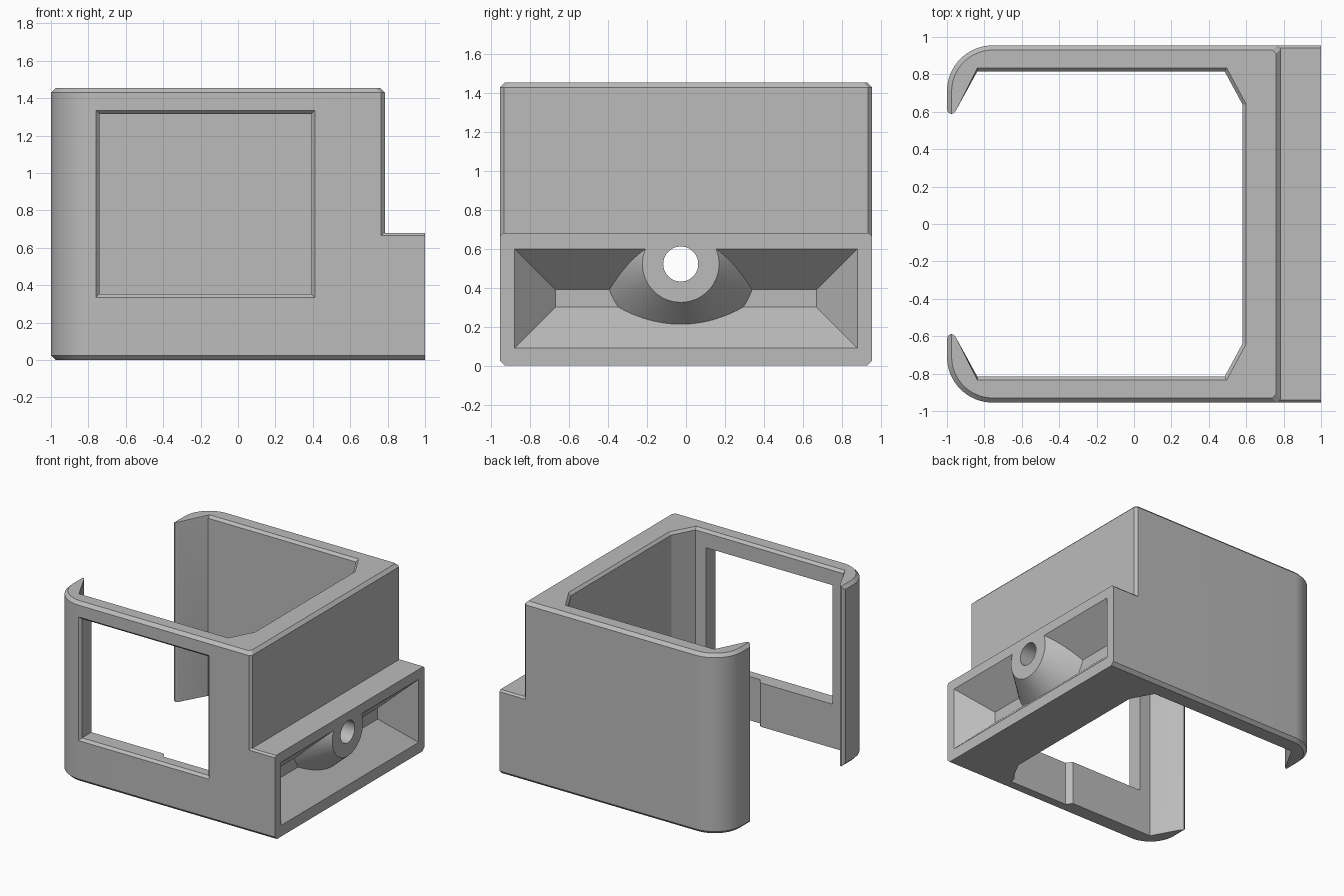
import bpy, bmesh, math

cube = bpy.data.objects.get("Cube")
if cube:
    bpy.data.objects.remove(cube, do_unlink=True)

grey = bpy.data.materials.new("plain grey")
grey.use_nodes = True
colour = (0.5, 0.5, 0.5, 1)
grey.diffuse_color = colour
grey.node_tree.nodes["Principled BSDF"].inputs["Base Color"].default_value = colour

WIDE = 0.955    # half depth of the housing
TALL = 1.455
BEVEL = 0.025


def loft(name, rings):
    """Solid skinned through matching rings of points, capped at both ends."""
    bm = bmesh.new()
    loops = [[bm.verts.new(p) for p in ring] for ring in rings]
    n = len(loops[0])
    for a, b in zip(loops, loops[1:]):
        for i in range(n):
            j = (i + 1) % n
            bm.faces.new((a[i], a[j], b[j], b[i]))
    bm.faces.new(loops[0][::-1])
    bm.faces.new(loops[-1])
    bmesh.ops.recalc_face_normals(bm, faces=bm.faces)
    mesh = bpy.data.meshes.new(name)
    bm.to_mesh(mesh)
    bm.free()
    mesh.materials.append(grey)
    obj = bpy.data.objects.new(name, mesh)
    bpy.context.collection.objects.link(obj)
    return obj


def combine(target, tool, operation):
    """Apply a boolean at once and discard the tool."""
    tool.hide_render = True
    mod = target.modifiers.new("combine", "BOOLEAN")
    mod.operation, mod.solver, mod.object = operation, "EXACT", tool
    bpy.context.view_layer.update()
    graph = bpy.context.evaluated_depsgraph_get()
    mesh = bpy.data.meshes.new_from_object(target.evaluated_get(graph))
    target.modifiers.clear()
    target.data = mesh
    bpy.data.objects.remove(tool, do_unlink=True)


def mirrored(half):
    return half + [(x, -y) for x, y in reversed(half)]


def at_z(points, z):
    return [(x, y, z) for x, y in points]


def rect_x(x, y, z0, z1):
    return [(x, -y, z0), (x, y, z0), (x, y, z1), (x, -y, z1)]


def rect_y(y, x0, x1, z0, z1):
    return [(x0, y, z0), (x1, y, z0), (x1, y, z1), (x0, y, z1)]


def circle_x(x, r, n=64):
    turns = [math.tau * i / n for i in range(n)]
    return [(x, -0.027 + r * math.cos(t), 0.522 + r * math.sin(t)) for t in turns]


# Housing outline: rounded at the open end, chamfered at the other
def outline(inset):
    edge = WIDE - inset
    half = [(0.785 - inset, edge - 0.02), (0.765 - inset, edge)]
    for i in range(17):
        t = math.pi / 2 * (1 + i / 16)
        r = 0.245 - inset
        half.append((-0.755 + r * math.cos(t), 0.71 + r * math.sin(t)))
    return mirrored(half)


housing = loft("housing", [at_z(outline(i), z) for i, z in (
    (BEVEL, 0), (0, BEVEL), (0, TALL - BEVEL), (BEVEL, TALL))])

# Low mounting block with chamfered long edges
side = [(WIDE, BEVEL), (WIDE, 0.666), (WIDE - 0.014, 0.68)]
section = [(WIDE - BEVEL, 0)] + side
section = section + [(-y, z) for y, z in reversed(section)]
block = loft("mounting_block", [[(x, y, z) for y, z in section] for x in (0.65, 1)])
combine(housing, block, "UNION")


# Open cavity with chamfered corners, curled tips and a flared top rim
def cavity_outline(grow):
    return mirrored([
        (0.58 + grow, 0.64), (0.485 + grow / 2, 0.815 + grow),
        (-0.838, 0.815 + grow), (-0.953, 0.605), (-0.964, 0.593),
        (-0.977, 0.588), (-0.99, 0.594), (-1, 0.608), (-1.2, 0.608)])


cavity = loft("cavity_cutter", [at_z(cavity_outline(g), z) for g, z in (
    (0, -0.1), (0, TALL - 0.02), (0.02, TALL), (0.02, 1.6))])
combine(housing, cavity, "DIFFERENCE")

# Front window with a chamfered outer edge
window = loft("window_cutter", [
    rect_y(y, -0.74 - g, 0.392 + g, 0.354 - g, 1.316 + g)
    for y, g in ((-1.1, 0.019), (-WIDE, 0.019), (-WIDE + 0.02, 0), (-0.7, 0))])
combine(housing, window, "DIFFERENCE")

# Shallow recess on the inside of the wall below the window
recess = loft("recess_cutter", [
    rect_y(-0.86, -0.06, 0.47, -0.1, 0.356),
    rect_y(-0.78, -0.12, 0.47, -0.1, 0.356)])
combine(housing, recess, "DIFFERENCE")

# Tapered pocket in the block, leaving a conical screw boss standing
pocket = loft("pocket_cutter", [
    rect_x(0.78, 0.67, 0.3, 0.39),
    rect_x(1, 0.88, 0.09, 0.6),
    rect_x(1.1, 0.88, 0.09, 0.6)])
boss = loft("boss_shape", [circle_x(0.7, 0.46), circle_x(1, 0.197), circle_x(1.2, 0.197)])
combine(pocket, boss, "DIFFERENCE")
combine(housing, pocket, "DIFFERENCE")

# Screw hole through the boss
hole = loft("hole_cutter", [circle_x(0.4, 0.09), circle_x(1.2, 0.09)])
combine(housing, hole, "DIFFERENCE")

# Smooth the curves, keep the chamfers crisp
bpy.ops.object.select_all(action="DESELECT")
housing.select_set(True)
bpy.context.view_layer.objects.active = housing
bpy.ops.object.shade_smooth_by_angle(angle=math.radians(20))
